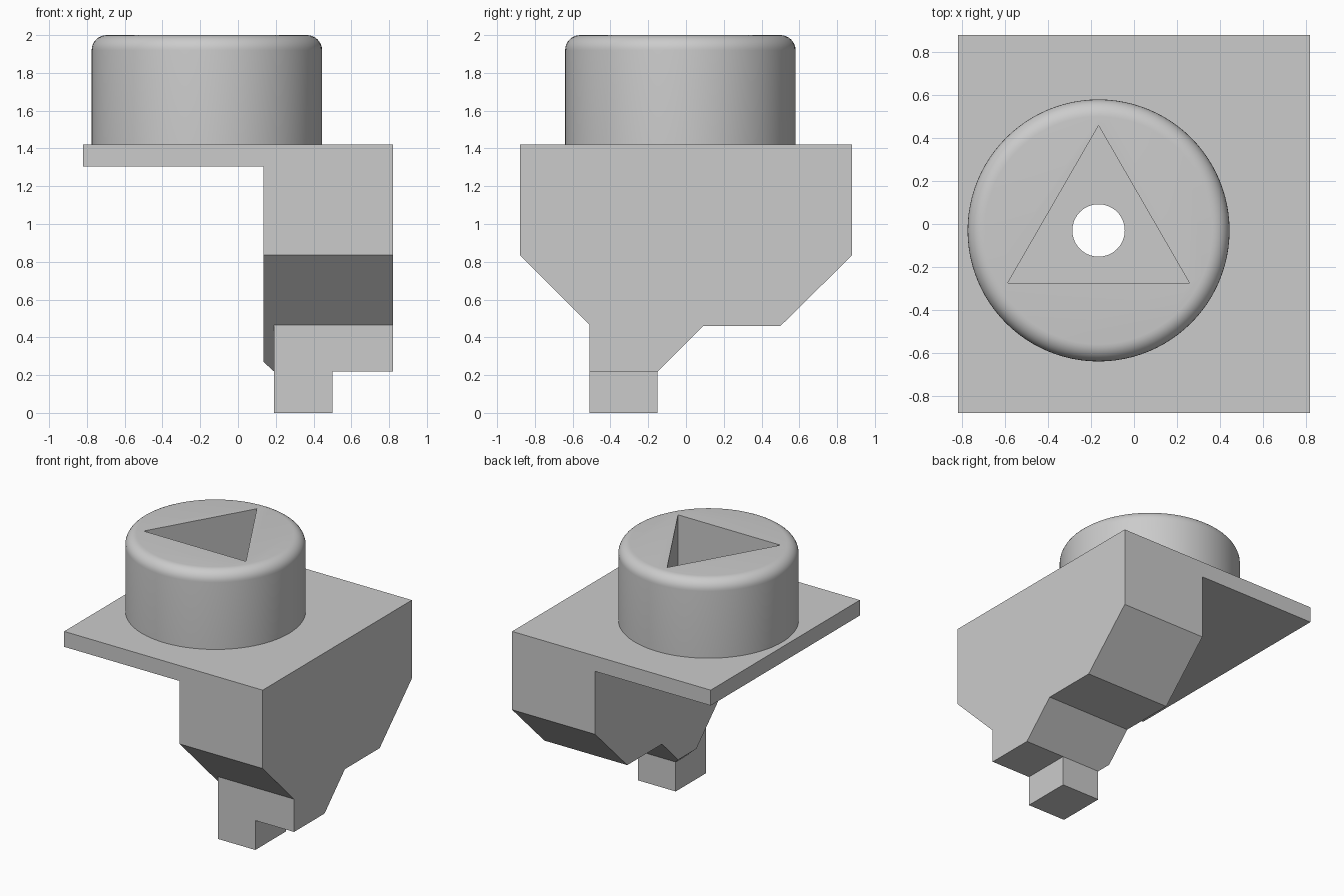
import bpy, bmesh, math

cube = bpy.data.objects.get("Cube")
if cube:
    bpy.data.objects.remove(cube, do_unlink=True)

grey = bpy.data.materials.new("light_grey")
grey.use_nodes = True
colour = (0.6, 0.6, 0.6, 1)
grey.diffuse_color = colour
grey.node_tree.nodes["Principled BSDF"].inputs["Base Color"].default_value = colour


def finish(name, bm):
    bmesh.ops.recalc_face_normals(bm, faces=bm.faces)
    mesh = bpy.data.meshes.new(name)
    bm.to_mesh(mesh)
    bm.free()
    obj = bpy.data.objects.new(name, mesh)
    mesh.materials.append(grey)
    bpy.context.collection.objects.link(obj)
    return obj


def loft(name, rings):
    """Skin between closed rings and cap both ends."""
    bm = bmesh.new()
    loops = [[bm.verts.new(p) for p in ring] for ring in rings]
    count = len(loops[0])
    for a, b in zip(loops, loops[1:]):
        for i in range(count):
            j = (i + 1) % count
            bm.faces.new((a[i], a[j], b[j], b[i]))
    bm.faces.new(loops[0])
    bm.faces.new(loops[-1])
    return finish(name, bm)


def box(name, x0, x1, y0, y1, z0, z1):
    corners = [(x0, y0), (x1, y0), (x1, y1), (x0, y1)]
    return loft(name, [[(x, y, z) for x, y in corners] for z in (z0, z1)])


def circle(radius, z, sides, turn=0.0):
    angles = [turn + math.tau * i / sides for i in range(sides)]
    return [(CX + radius * math.cos(a), CY + radius * math.sin(a), z) for a in angles]


def cut(target, cutter):
    cutter.hide_render = True
    mod = target.modifiers.new("cut", "BOOLEAN")
    mod.operation = "DIFFERENCE"
    mod.solver = "EXACT"
    mod.object = cutter
    bpy.ops.object.select_all(action="DESELECT")
    bpy.context.view_layer.objects.active = target
    target.select_set(True)
    bpy.ops.object.modifier_apply(modifier=mod.name)
    bpy.data.objects.remove(cutter, do_unlink=True)
    bpy.ops.object.shade_smooth_by_angle(angle=math.radians(30))


CX, CY = -0.165, -0.03
PLATE_LOW, PLATE_TOP, TOP = 1.305, 1.42, 2.0

# Thin plate with a round through hole
plate = box("plate", -0.82, 0.82, -0.88, 0.88, PLATE_LOW, PLATE_TOP)
cut(plate, loft("hole_cutter", [circle(0.122, z, 64) for z in (1.2, 1.5)]))

# Round cap with a rounded rim and a triangular socket
R, FILLET = 0.61, 0.08
rings = [circle(R, PLATE_TOP, 96)]
for i in range(9):
    a = math.pi / 2 * i / 8
    rings.append(circle(R - FILLET + FILLET * math.cos(a),
                        TOP - FILLET + FILLET * math.sin(a), 96))
cap = loft("cap", rings)
cut(cap, loft("socket_cutter", [circle(0.488, z, 3, math.pi / 2) for z in (1.3, 2.1)]))

# Stepped side bracket under the plate
upper = [(-0.88, PLATE_LOW), (0.88, PLATE_LOW), (0.88, 0.835), (0.5, 0.46), (0.09, 0.46)]
bracket = upper + [(-0.15, 0.22), (-0.51, 0.22), (-0.51, 0.465), (-0.88, 0.835)]
loft("bracket", [[(x, y, z) for y, z in bracket] for x in (0.19, 0.82)])

# Inner layer of the bracket with a chamfered lower edge
layers = []
for x, low in ((0.135, 0.27), (0.19, 0.22)):
    profile = upper + [(low - 0.37, low), (-0.045 - low, low), (-0.88, 0.835)]
    layers.append([(x, y, z) for y, z in profile])
loft("bracket_inner_layer", layers)

# Square peg at the bottom
box("peg", 0.19, 0.5, -0.51, -0.15, 0, 0.22)
